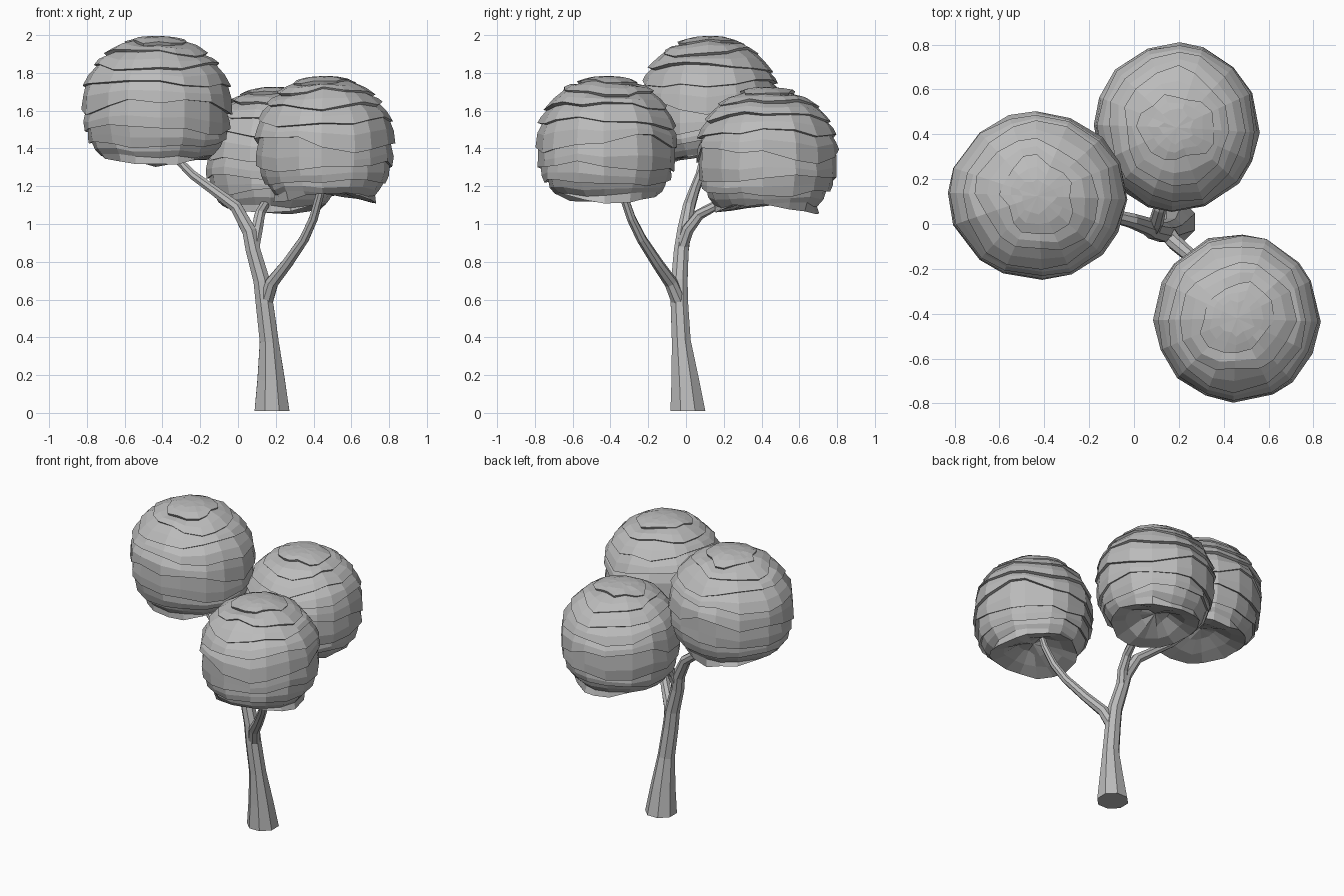
import bpy, bmesh, random
from math import sin, cos, pi, tau
from mathutils import Vector

if "Cube" in bpy.data.objects:
    bpy.data.objects.remove(bpy.data.objects["Cube"])

grey = bpy.data.materials.new("plain_grey")
grey.use_nodes = True
colour = (0.5, 0.5, 0.5, 1)
grey.diffuse_color = colour
grey.node_tree.nodes["Principled BSDF"].inputs["Base Color"].default_value = colour


def loft(name, rings, start=None, end=None):
    """Skin a list of point rings, closing the ends with a fan or a flat cap."""
    bm = bmesh.new()
    rows = [[bm.verts.new(p) for p in ring] for ring in rings]
    n = len(rows[0])
    for low, high in zip(rows, rows[1:]):
        for i in range(n):
            j = (i + 1) % n
            bm.faces.new((low[i], low[j], high[j], high[i]))
    for row, tip in ((rows[0], start), (rows[-1], end)):
        if tip is None:
            bm.faces.new(row)
        else:
            v = bm.verts.new(tip)
            for i in range(n):
                bm.faces.new((row[i], row[(i + 1) % n], v))
    bmesh.ops.recalc_face_normals(bm, faces=bm.faces)
    mesh = bpy.data.meshes.new(name)
    bm.to_mesh(mesh)
    bm.free()
    mesh.materials.append(grey)
    obj = bpy.data.objects.new(name, mesh)
    bpy.context.collection.objects.link(obj)
    return obj


def limb(name, path, sides=8):
    """Tapered faceted tube through (x, y, z, radius) stations."""
    pts = [Vector(p[:3]) for p in path]
    rings = []
    for k, p in enumerate(pts):
        along = (pts[min(k + 1, len(pts) - 1)] - pts[max(k - 1, 0)]).normalized()
        if k == 0 and p.z < 0.1:
            along = Vector((0, 0, 1))
        u = Vector((0, 1, 0)).cross(along).normalized()
        v = along.cross(u)
        rings.append([p + path[k][3] * (u * cos(a) + v * sin(a))
                      for a in (tau * (i + 0.5) / sides for i in range(sides))])
    return loft(name, rings)


def crown(name, centre, size, seed, sides=16, bands=8):
    """Rounded leaf mass of overlapping wavy bands, hollow underneath."""
    rng = random.Random(seed)
    c, s = Vector(centre), Vector(size)

    def point(t, a, scale):
        r, z = sin(t), cos(t)
        if z < 0:
            r, z = r ** 0.62, -(-z) ** 0.72
        return c + Vector((s.x * r * cos(a) * scale, s.y * r * sin(a) * scale,
                           s.z * z * scale))

    # wavy band edges, each shared by the band above and the band below
    angles = [tau * (i + rng.uniform(-0.2, 0.2)) / sides for i in range(sides)]
    edges = []
    for b in range(1, bands + 1):
        base = 0.15 + 2.33 * b / bands
        p1, p2 = rng.uniform(0, tau), rng.uniform(0, tau)
        edges.append([base + 0.06 * sin(2 * a + p1) + 0.035 * sin(5 * a + p2)
                      + rng.uniform(-0.025, 0.025) for a in angles])

    rings = []
    top = [0.2 + rng.uniform(-0.04, 0.04) for a in angles]
    for b, edge in enumerate(edges):
        lip = 1.0 + 0.012 * min(b, 2) / 2
        tuck = [0.965 + 0.018 * sin(a * 2 + b * 2.1) for a in angles]
        if b:
            rings.append([point(t, a, k) for t, a, k in zip(top, angles, tuck)])
        else:
            rings.append([point(t, a, 0.995) for t, a in zip(top, angles)])
        rings.append([point((t + e) / 2, a, rng.uniform(0.985, 1.005))
                      for t, e, a in zip(top, edge, angles)])
        rings.append([point(e, a, lip + rng.uniform(-0.01, 0.012))
                      for e, a in zip(edge, angles)])
        top = edge

    # rolled lower rim and hollow underside
    phase = rng.uniform(0, tau)
    for r, z in ((0.74, -0.93), (0.5, -0.86), (0.25, -0.74)):
        rings.append([c + Vector((s.x * r * cos(a), s.y * r * sin(a),
                                  s.z * (z + 0.07 * sin(2 * a + phase)
                                         + rng.uniform(-0.03, 0.03))))
                      for a in angles])
    return loft(name, rings, c + Vector((0, 0, s.z * 0.99)),
                c - Vector((0, 0, s.z * 0.7)))


# trunk running on into the tallest branch
limb("trunk", [(0.18, 0.01, 0.01, 0.1), (0.175, -0.005, 0.18, 0.078),
               (0.165, -0.025, 0.38, 0.054), (0.14, -0.035, 0.58, 0.05),
               (0.125, -0.035, 0.7, 0.047), (0.08, -0.025, 0.86, 0.042),
               (0.06, -0.01, 0.96, 0.04), (-0.01, 0.015, 1.09, 0.034),
               (-0.13, 0.045, 1.18, 0.028), (-0.24, 0.075, 1.26, 0.025),
               (-0.31, 0.09, 1.33, 0.023), (-0.36, 0.1, 1.47, 0.018)])
limb("front_branch", [(0.145, -0.035, 0.58, 0.04), (0.18, -0.08, 0.69, 0.036),
                      (0.26, -0.15, 0.79, 0.031), (0.35, -0.235, 0.92, 0.027),
                      (0.4, -0.29, 1.03, 0.025), (0.435, -0.335, 1.16, 0.023),
                      (0.45, -0.36, 1.27, 0.018)])
limb("back_branch", [(0.08, -0.025, 0.87, 0.035), (0.1, 0.01, 0.97, 0.033),
                     (0.115, 0.07, 1.05, 0.029), (0.14, 0.16, 1.1, 0.026),
                     (0.165, 0.27, 1.13, 0.023), (0.19, 0.38, 1.24, 0.018)])

crown("tall_crown", (-0.43, 0.125, 1.655), (0.395, 0.372, 0.345), 3)
crown("front_crown", (0.46, -0.42, 1.45), (0.367, 0.372, 0.338), 8)
crown("back_crown", (0.19, 0.43, 1.392), (0.367, 0.372, 0.338), 14)
